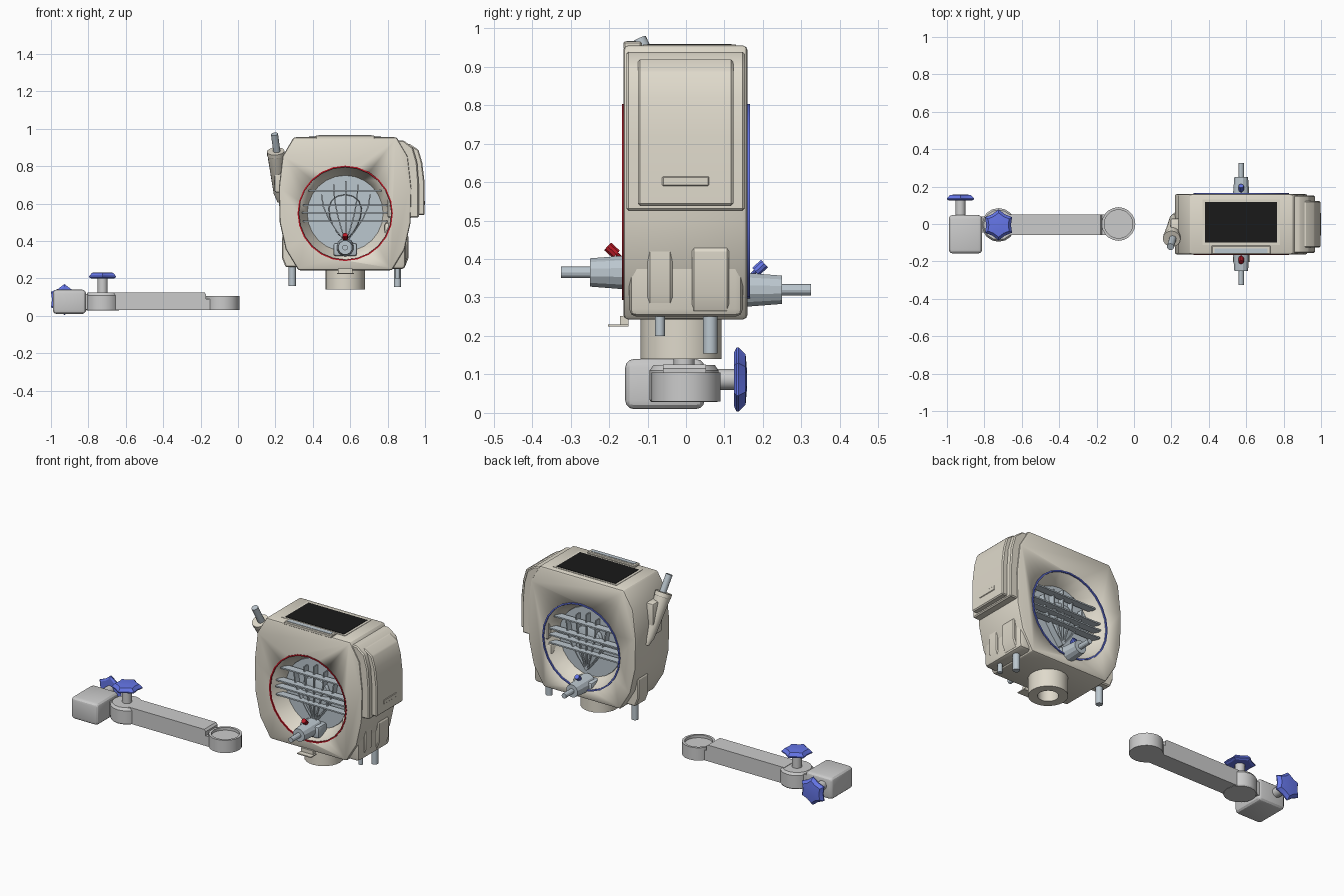
import bpy, bmesh
from math import sin, cos, pi, sqrt
from mathutils import Vector

if "Cube" in bpy.data.objects:
    bpy.data.objects.remove(bpy.data.objects["Cube"])


def material(name, r, g, b):
    m = bpy.data.materials.new(name)
    m.diffuse_color = (r, g, b, 1)
    m.use_nodes = True
    m.node_tree.nodes["Principled BSDF"].inputs["Base Color"].default_value = m.diffuse_color
    return m


BEIGE = material("beige_plastic", .74, .70, .60)
STEEL = material("blue_steel", .50, .57, .62)
BLUE = material("knob_blue", .13, .18, .80)
RED = material("red", .50, .01, .02)
BLACK = material("screen_black", .01, .01, .01)


def finish(name, bm, mat=None, bevel=0, segs=2):
    bmesh.ops.recalc_face_normals(bm, faces=bm.faces)
    me = bpy.data.meshes.new(name)
    bm.to_mesh(me)
    bm.free()
    ob = bpy.data.objects.new(name, me)
    bpy.context.collection.objects.link(ob)
    if mat:
        me.materials.append(mat)
    bpy.ops.object.select_all(action='DESELECT')
    bpy.context.view_layer.objects.active = ob
    ob.select_set(True)
    if bevel:
        b = ob.modifiers.new("bevel", 'BEVEL')
        b.width, b.segments, b.limit_method, b.angle_limit = bevel, segs, 'ANGLE', .6
        bpy.ops.object.modifier_apply(modifier="bevel")
    bpy.ops.object.shade_smooth_by_angle(angle=.5)
    return ob


def prism(name, pts, y0, y1, mat=None, bevel=0, segs=2):
    """Outline in x,z extruded along y."""
    bm = bmesh.new()
    a = [bm.verts.new((x, y0, z)) for x, z in pts]
    b = [bm.verts.new((x, y1, z)) for x, z in pts]
    bm.faces.new(a)
    bm.faces.new(b[::-1])
    for i in range(len(a)):
        bm.faces.new((a[i - 1], a[i], b[i], b[i - 1]))
    return finish(name, bm, mat, bevel, segs)


def box(name, x0, x1, y0, y1, z0, z1, mat=None, bevel=0, segs=2):
    return prism(name, [(x0, z0), (x1, z0), (x1, z1), (x0, z1)], y0, y1, mat, bevel, segs)


def lathe(name, profile, origin, axis=(0, 0, 1), n=16, mat=None, closed=False, star=1.0, phase=0):
    """Spin (radius, height) points around an axis; star shrinks every second spoke."""
    bm = bmesh.new()
    q = Vector((0, 0, 1)).rotation_difference(Vector(axis).normalized())
    rings = []
    for r, h in profile:
        ring = []
        for i in range(n):
            t, k = 2 * pi * i / n + phase, r * (star if i % 2 else 1)
            ring.append(bm.verts.new(q @ Vector((k * cos(t), k * sin(t), h)) + Vector(origin)))
        rings.append(ring)
    pairs = list(zip(rings, rings[1:]))
    if closed:
        pairs.append((rings[-1], rings[0]))
    else:
        bm.faces.new(rings[0])
        bm.faces.new(rings[-1])
    for a, b in pairs:
        for i in range(n):
            bm.faces.new((a[i - 1], a[i], b[i], b[i - 1]))
    return finish(name, bm, mat)


def rod(name, a, b, r0, r1=None, n=16, mat=STEEL, phase=0):
    d = Vector(b) - Vector(a)
    return lathe(name, [(r0, 0), (r1 or r0, d.length)], a, d, n, mat, phase=phase)


CX, CZ = .573, .548

# Housing with a conical recess on each face
half = [(.275, .955), (.335, .853), (.355, .68), (.35, .50), (.318, .356), (.25, .243)]
outline = [(CX + x, z) for x, z in half] + [(CX - x, z) for x, z in half[::-1]]
body = prism("housing", outline, -.163, .16, BEIGE, .012)
for s in (-1, 1):
    cut = lathe("recess_cutter", [(.203, .07), (.25, .163), (.27, .203)], (CX, 0, CZ), (0, s, 0), 24)
    cut.hide_render = True
    bpy.context.view_layer.objects.active = body
    m = body.modifiers.new("recess", 'BOOLEAN')
    m.operation, m.object, m.solver = 'DIFFERENCE', cut, 'EXACT'
    bpy.ops.object.modifier_apply(modifier="recess")
    bpy.data.objects.remove(cut)

# Recess contents, rings, nozzle and lever on both faces
for s, tag, col, nz in ((-1, "front", RED, .365), (1, "back", BLUE, .32)):
    def span(a, b):
        return sorted((s * a, s * b))

    lathe(tag + "_ring", [(.247, .158), (.255, .158), (.255, .166), (.247, .166)],
          (CX, 0, CZ), (0, s, 0), 24, col, True)
    rod(tag + "_chamber_plate", (CX, s * .06, CZ), (CX, s * .078, CZ), .202, n=24)
    drop = [(CX + .085 * sin(t) * (1 - .35 * cos(t)), .53 - .12 * cos(t))
            for t in [2 * pi * i / 16 for i in range(16)]]
    prism(tag + "_chamber_bulge", drop, *span(.07, .105), STEEL, .014)
    for k in range(-2, 3):
        vane = [(CX + k * .065 * sin(f * pi / 2), .39 + f * (.33 - .018 * k * k))
                for f in (0, .25, .5, .75, 1)]
        vane += [(x + .007, z) for x, z in vane[::-1]]
        prism(tag + "_vane", vane, *span(.07, .115), STEEL)
    for z in (.67, .59, .552, .505):
        w = sqrt(.23 ** 2 - (z - CZ) ** 2)
        box(tag + "_slat", CX - w, CX + w, *span(.095, .14), z - .004, z + .004, STEEL)
    box(tag + "_nozzle_base", CX - .063, CX + .063, *span(.07, .155), nz - .045, nz + .025, STEEL, .012)
    rod(tag + "_nozzle_body", (CX, s * .10, nz), (CX, s * .25, nz), .050, .038, 12, phase=pi / 12)
    rod(tag + "_nozzle_pipe", (CX, s * .24, nz), (CX, s * .325, nz), .015, n=12)
    rod(tag + "_lever_stem", (CX, s * .16, nz + .03), (CX, s * .19, nz + .057), .005, n=8, mat=col)
    rod(tag + "_lever_tip", (CX, s * .181, nz + .047), (CX, s * .204, nz + .068), .014, n=10, mat=col)

# Screen on top
box("screen_frame", .365, .78, -.112, .13, .945, .957, BEIGE)
box("screen", .38, .765, -.10, .118, .95, .9595, BLACK)
box("screen_ledge", .415, .73, -.163, -.115, .945, .965, BEIGE, .004, 1)
box("ledge_strip", .43, .715, -.155, -.13, .96, .967, STEEL)

# Door on the right side, with frame and latch
frame = [(.80, .94), (.885, .938), (.935, .90), (.958, .82), (.967, .70), (.967, .525), (.80, .525)]
door = [(.80, .925), (.92, .918), (.965, .888), (.985, .82), (.997, .72), (.997, .538), (.80, .538)]
prism("door_frame", frame, -.155, .153, BEIGE, .006, 1)
prism("door", door, -.125, .123, BEIGE, .006, 1)
box("door_latch", .98, 1.0, -.062, .06, .59, .615, BEIGE, .003, 1)

# Tube sockets and tubes beneath the sides
for name, x0, x1, xt, y0, y1, yt, r, low in (
        ("right_front", .79, .905, .853, -.10, -.035, -.068, .013, .20),
        ("right_back", .79, .912, .853, .015, .112, .063, .019, .155),
        ("left", .235, .35, .29, .015, .112, .063, .019, .16)):
    side = 1 if xt > CX else -1
    xo, xi = (x1, x0) if side > 0 else (x0, x1)
    sock = [(xi, .45), (xo - side * .02, .455), (xo, .42), (xo, .31), (xo - side * .02, .26), (xi, .26)]
    prism(name + "_socket", sock, y0, y1, BEIGE, .006, 1)
    rod(name + "_tube", (xt, yt, low), (xt, yt, .31), r)
box("lower_side_panel", .78, .895, -.148, .148, .25, .50, BEIGE, .02)

# Leaning probe in its holder on the left side
lathe("probe_holder", [(.012, 0), (.028, .05), (.045, .275), (.047, .278), (.047, .30), (.02, .30)],
      (.222, .05, .61), (-.02, -.125, .26), 16, BEIGE)
rod("probe", (.21, -.07, .86), (.195, -.122, .972), .019)
box("holder_bracket", .195, .26, -.06, .03, .66, .85, BEIGE, .01)

# Mounting collar and front tab under the housing
lathe("mount_collar", [(.055, .14), (.105, .14), (.105, .25), (.055, .25)],
      (CX, -.013, 0), n=24, mat=BEIGE, closed=True)
box("front_tab", .53, .62, -.203, -.15, .224, .23, BEIGE)
box("front_tab_block", .535, .612, -.172, -.15, .228, .252, BEIGE)

# Support arm with cup end and hub
prism("arm_bar", [(-.68, .03), (-.11, .03), (-.11, .088), (-.17, .09), (-.17, .115), (-.18, .126),
                  (-.68, .126)], -.06, .052)
cup = lathe("arm_cup", [(.09, .03), (.09, .092), (.078, .092), (.078, .089)], (-.083, 0, 0), n=20)
lathe("arm_cup_rim", [(.076, .085), (.09, .085), (.09, .105), (.076, .105)], (-.083, 0, 0), n=20, closed=True)
lathe("arm_hub", [(.086, .028), (.09, .035), (.09, .11), (.08, .124)], (-.724, -.005, 0), n=16)
box("hub_link", -.83, -.76, -.045, .04, .035, .115)

# Clamp block
box("clamp_block", -.99, -.812, -.158, .048, .01, .14, None, .022, 3)

# Knobs with shafts
star = [(.07, 0), (.083, .006), (.083, .012), (.065, .03), (.03, .033)]
for name, at, ax, base in (("hub", (-.724, -.005, .20), (0, 0, 1), (-.724, -.005, .11)),
                           ("clamp", (-.928, .125, .087), (0, 1, 0), (-.928, .04, .087))):
    lathe(name + "_knob", star, at, ax, 12, BLUE, star=.8, phase=pi / 2)
    rod(name + "_knob_shaft", base, at, .027, mat=None)
